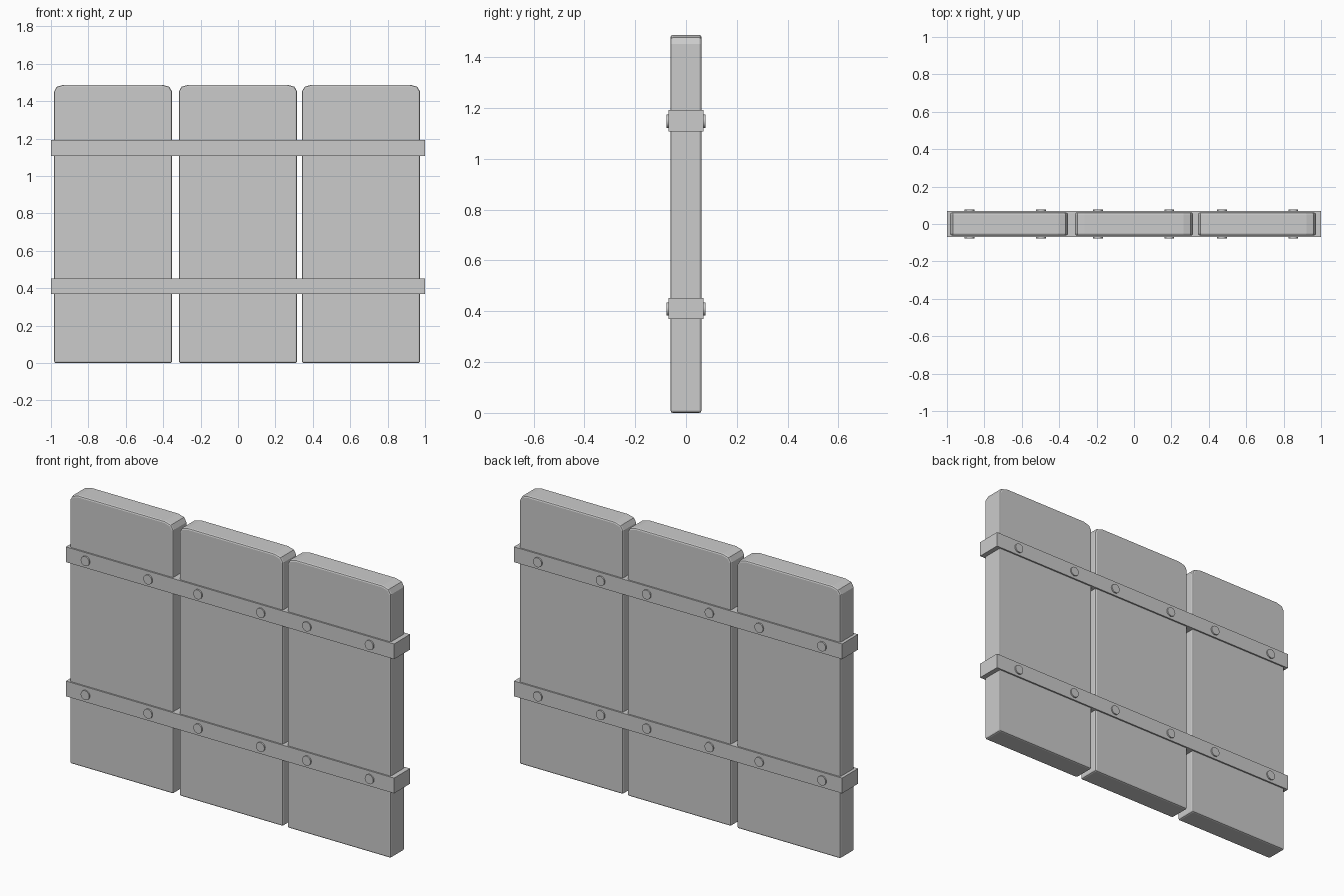
import bpy, bmesh
from math import pi

if "Cube" in bpy.data.objects:
    bpy.data.objects.remove(bpy.data.objects["Cube"])


def plank(name, x0, x1):
    # profile in x-z with eased top corners, extruded through the thickness
    h, t = 1.488, 0.061
    left = [(0, 0), (0, 1.452), (0.014, 1.477), (0.052, h)]
    prof = [(x0 + dx, z) for dx, z in left] + [(x1 - dx, z) for dx, z in reversed(left)]
    bm = bmesh.new()
    face = bm.faces.new([bm.verts.new((x, -t, z)) for x, z in prof])
    ext = bmesh.ops.extrude_face_region(bm, geom=[face])
    moved = [v for v in ext["geom"] if isinstance(v, bmesh.types.BMVert)]
    bmesh.ops.translate(bm, verts=moved, vec=(0, 2 * t, 0))
    bmesh.ops.recalc_face_normals(bm, faces=bm.faces)
    me = bpy.data.meshes.new(name)
    bm.to_mesh(me)
    bm.free()
    ob = bpy.data.objects.new(name, me)
    bpy.context.collection.objects.link(ob)
    mod = ob.modifiers.new("edge_bevel", "BEVEL")
    mod.width = 0.009
    mod.segments = 2
    mod.limit_method = "ANGLE"
    mod.angle_limit = pi / 2.5


def strap(name, z):
    bpy.ops.mesh.primitive_cube_add(size=1, location=(0, 0, z))
    ob = bpy.context.object
    ob.name = name
    ob.scale = (2.0, 0.139, 0.084)
    bpy.ops.object.transform_apply(location=False, rotation=False, scale=True)


def rivet(name, x, y, z):
    bpy.ops.mesh.primitive_cylinder_add(vertices=16, radius=0.026, depth=0.016,
                                        location=(x, y, z), rotation=(pi / 2, 0, 0))
    ob = bpy.context.object
    ob.name = name
    bpy.ops.object.shade_smooth_by_angle()


# three upright planks
for name, x0, x1 in (("left_plank", -0.983, -0.353),
                     ("middle_plank", -0.316, 0.316),
                     ("right_plank", 0.342, 0.973)):
    plank(name, x0, x1)

# two straps wrapping the planks, with a pair of rivets per plank on each side
for level, z in (("lower", 0.411), ("upper", 1.150)):
    strap(level + "_strap", z)
    for cx in (-0.688, -0.002, 0.661):
        for dx in (-0.191, 0.191):
            for side, y in (("front", -0.069), ("back", 0.069)):
                rivet(f"{level}_{side}_rivet", cx + dx, y, z - 0.002)
